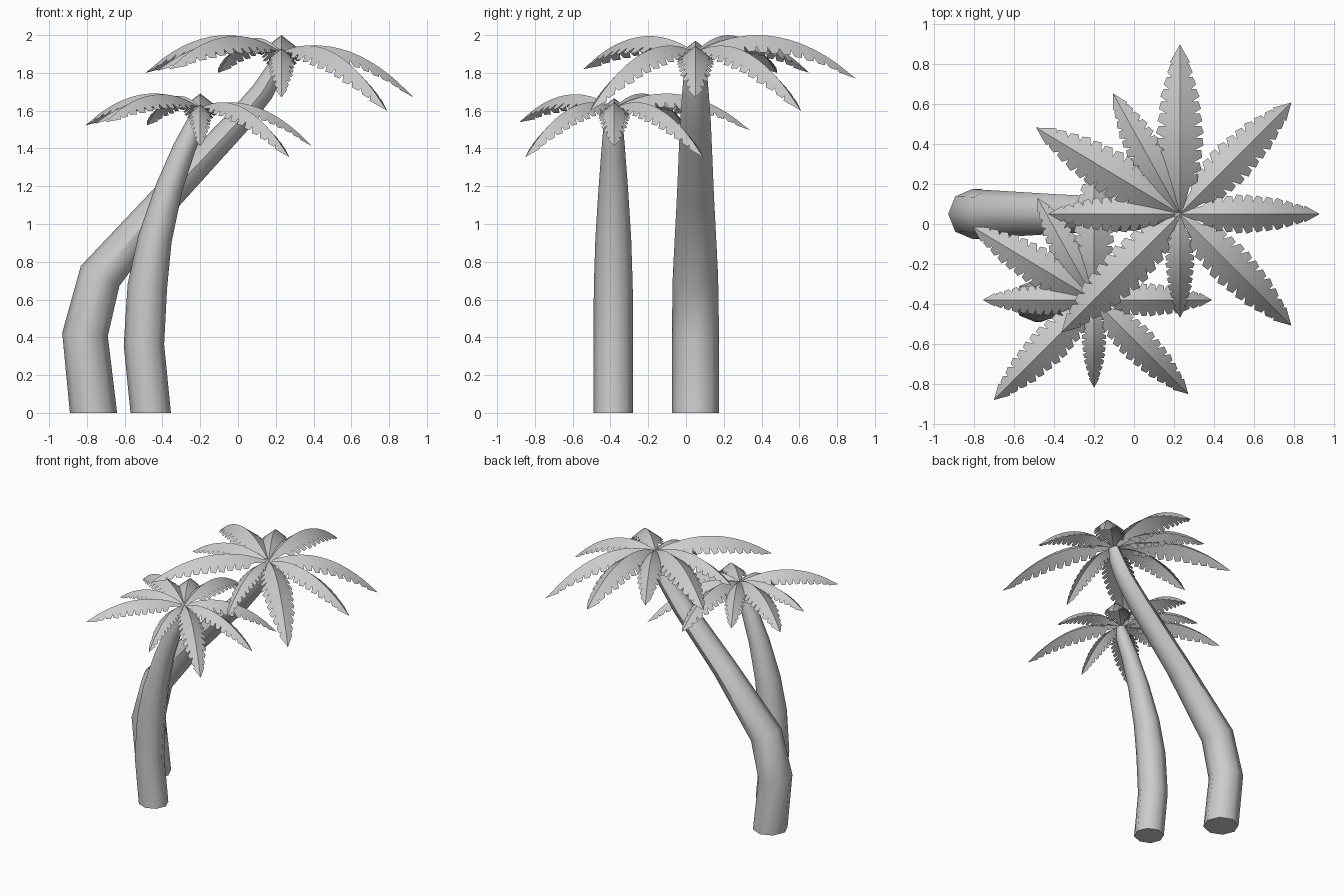
import bpy, bmesh, math
from mathutils import Vector

if "Cube" in bpy.data.objects:
    bpy.data.objects.remove(bpy.data.objects["Cube"])


def finish(bm, name, angle):
    mesh = bpy.data.meshes.new(name)
    bm.to_mesh(mesh)
    bm.free()
    ob = bpy.data.objects.new(name, mesh)
    bpy.context.collection.objects.link(ob)
    bpy.ops.object.select_all(action='DESELECT')
    ob.select_set(True)
    bpy.context.view_layer.objects.active = ob
    bpy.ops.object.shade_smooth_by_angle(angle=math.radians(angle))
    return ob


# Eight-sided trunk swept along a bent path: (x, z, in-plane radius, y radius)
def trunk(name, y, path, sides=8):
    bm = bmesh.new()
    pts = [Vector((p[0], 0, p[1])) for p in path]
    rings = []
    for i, (x, z, rn, ry) in enumerate(path):
        d = Vector((0, 0, 1))
        if i:
            d = (pts[i] - pts[i - 1]).normalized()
            if i < len(path) - 1:
                d += (pts[i + 1] - pts[i]).normalized()
            d.normalize()
        n = Vector((d.z, 0, -d.x))
        ring = []
        for k in range(sides):
            a = math.tau * k / sides
            ring.append(bm.verts.new(pts[i] + n * rn * math.cos(a)
                                     + Vector((0, y + ry * math.sin(a), 0))))
        rings.append(ring)
    for a, b in zip(rings, rings[1:]):
        for k in range(sides):
            j = (k + 1) % sides
            bm.faces.new((a[k], a[j], b[j], b[k]))
    bm.faces.new(rings[0][::-1])
    bm.faces.new(rings[-1])
    finish(bm, name, 50)


WIDTH = [(0, .08), (.12, .55), (.25, .85), (.45, 1), (.7, .8), (.88, .42), (1, 0)]


def leaf_width(u):
    for (a, wa), (b, wb) in zip(WIDTH, WIDTH[1:]):
        if u <= b:
            return wa + (wb - wa) * (u - a) / (b - a)
    return 0


# One arched frond: central rib, two sloping halves, toothed edges
def frond(bm, hub, angle, length, rise, drop, scale):
    slope = 2 * rise + math.sqrt(4 * rise * rise + 4 * rise * drop)
    ca, sa = math.cos(angle), math.sin(angle)

    def point(u, w):                       # w = sideways distance, signed
        r, v = u * length, w * length * .14
        z = slope * u - (slope + drop) * u * u - abs(v) * .78
        return hub + scale * Vector((r * ca - v * sa, r * sa + v * ca, z))

    teeth, start, end = 10, .16, .88
    step = (end - start) / teeth
    us = [0, .08] + [start + step * i for i in range(teeth + 1)]
    rib = [bm.verts.new(point(u, 0)) for u in us]
    tip = bm.verts.new(point(1, 0))
    for s in (1, -1):
        def face(*vs):
            bm.faces.new(vs if s < 0 else vs[::-1])
        inner = [bm.verts.new(point(u, s * .64 * leaf_width(u))) for u in us]
        for i in range(len(us) - 1):
            face(rib[i], rib[i + 1], inner[i + 1], inner[i])
            if us[i] >= start - 1e-6:      # leaflet tooth
                u = us[i]
                a = bm.verts.new(point(u + .4 * step, s * 1.03 * leaf_width(u + .4 * step)))
                b = bm.verts.new(point(u + 1.0 * step, s * .95 * leaf_width(u + step)))
                face(inner[i], inner[i + 1], b, a)
        # arrow-shaped end leaflet
        barb = bm.verts.new(point(end + .015, s * leaf_width(end)))
        face(rib[-1], tip, barb, inner[-1])


# Angle in degrees, length, rise above hub, tip drop below hub
FRONDS = [(0, .70, .035, .24), (45, .79, .035, .31), (90, .85, .09, .14),
          (119, .69, .075, .11), (149, .84, .09, .11), (180, .66, .06, .10),
          (225, .84, .085, .09), (270, .52, .02, .24), (315, .79, .035, .31)]


def crown(name, hub, scale):
    bm = bmesh.new()
    for deg, length, rise, drop in FRONDS:
        frond(bm, Vector(hub), math.radians(deg), length, rise, drop, scale)
    finish(bm, name, 30)


# Tall leaning palm
trunk("tall_trunk", .05, [(-.765, 0, .125, .125), (-.81, .415, .121, .125),
                          (-.73, .725, .115, .12), (-.37, 1.15, .08, .098),
                          (-.01, 1.53, .068, .082), (.13, 1.70, .06, .07),
                          (.2, 1.82, .05, .06), (.232, 1.91, .035, .04)])
crown("tall_fronds", (.23, .05, 1.91), 1)

# Short palm
trunk("short_trunk", -.385, [(-.462, 0, .107, .105), (-.498, .36, .107, .105),
                             (-.48, .67, .105, .103), (-.44, .92, .09, .095),
                             (-.365, 1.19, .072, .078), (-.285, 1.4, .06, .062),
                             (-.22, 1.54, .05, .05), (-.2, 1.615, .03, .03)])
crown("short_fronds", (-.2, -.38, 1.615), .845)
